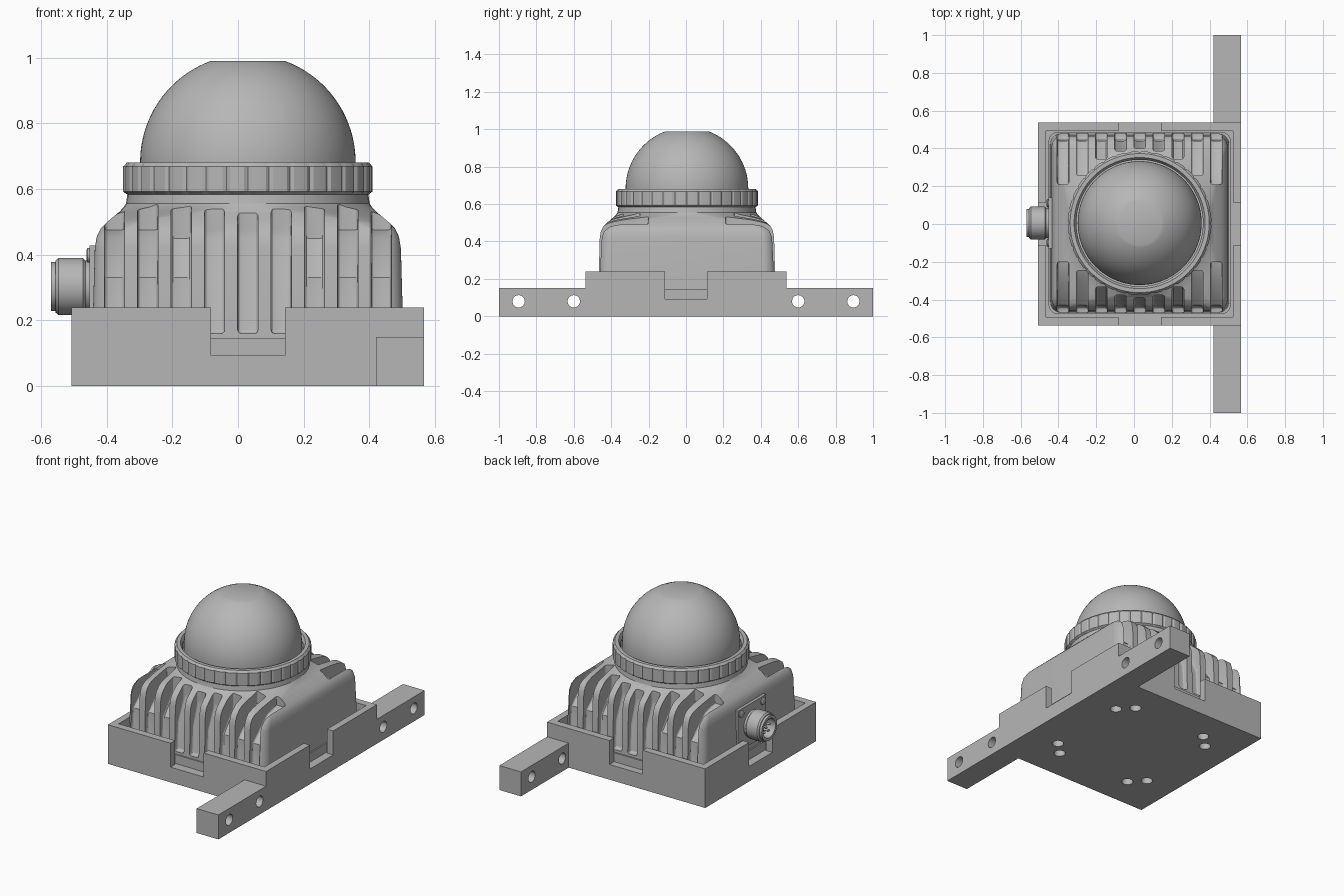
import bpy, bmesh, math
from mathutils import Matrix, Vector

if "Cube" in bpy.data.objects:
    bpy.data.objects.remove(bpy.data.objects["Cube"], do_unlink=True)

grey = bpy.data.materials.new("light_grey")
grey.use_nodes = True
grey.diffuse_color = (0.47, 0.47, 0.47, 1)
grey.node_tree.nodes["Principled BSDF"].inputs["Base Color"].default_value = grey.diffuse_color

CX, CY = 0.03, 0.005          # housing axis
TO_LEFT = Matrix.Rotation(-math.pi / 2, 4, 'Y')


def finish(name, bm):
    bmesh.ops.remove_doubles(bm, verts=bm.verts, dist=1e-5)
    bmesh.ops.recalc_face_normals(bm, faces=bm.faces)
    mesh = bpy.data.meshes.new(name)
    bm.to_mesh(mesh)
    bm.free()
    mesh.materials.append(grey)
    obj = bpy.data.objects.new(name, mesh)
    bpy.context.collection.objects.link(obj)
    return obj


def box(name, x0, x1, y0, y1, z0, z1):
    bm = bmesh.new()
    bmesh.ops.create_cube(bm, size=1)
    for v in bm.verts:
        v.co = ((x0 + x1) / 2 + v.co.x * (x1 - x0),
                (y0 + y1) / 2 + v.co.y * (y1 - y0),
                (z0 + z1) / 2 + v.co.z * (z1 - z0))
    return finish(name, bm)


def loft(name, loops, wrap=False, matrix=Matrix()):
    """Skin equal-length loops; cap the ends, or join last to first."""
    bm = bmesh.new()
    rows = [[bm.verts.new(matrix @ Vector(p)) for p in loop] for loop in loops]
    pairs = list(zip(rows, rows[1:])) + ([(rows[-1], rows[0])] if wrap else [])
    n = len(rows[0])
    for a, b in pairs:
        for i in range(n):
            j = (i + 1) % n
            bm.faces.new((a[i], a[j], b[j], b[i]))
    if not wrap:
        bm.faces.new(rows[0])
        bm.faces.new(rows[-1])
    return finish(name, bm)


def circle(r, z, n):
    return [(r * math.cos(2 * math.pi * i / n), r * math.sin(2 * math.pi * i / n), z)
            for i in range(n)]


def lathe(name, profile, n=96, wrap=False, matrix=Matrix()):
    return loft(name, [circle(r, z, n) for r, z in profile], wrap, matrix)


def rounded_square(z, half, r, n=12):
    pts = []
    for k in range(4):
        a0 = k * math.pi / 2
        sx, sy = ((1, 1), (-1, 1), (-1, -1), (1, -1))[k]
        for i in range(n + 1):
            a = a0 + math.pi / 2 * i / n
            pts.append((CX + sx * (half - r) + r * math.cos(a),
                        CY + sy * (half - r) + r * math.sin(a), z))
    return pts


def apply_modifier(obj, mod):
    bpy.context.view_layer.objects.active = obj
    bpy.ops.object.modifier_apply(modifier=mod.name)


def cut(target, cutters):
    for c in cutters:
        mod = target.modifiers.new("cut", 'BOOLEAN')
        mod.operation, mod.solver, mod.object = 'DIFFERENCE', 'EXACT', c
        apply_modifier(target, mod)
        bpy.data.objects.remove(c, do_unlink=True)


# Open tray with a notch in every wall and paired mounting holes underneath
tray = box("tray", -0.507, 0.567, -0.5375, 0.5375, 0, 0.24)
cutters = [box("cavity", -0.465, 0.525, -0.493, 0.493, 0.09, 0.4),
           box("notch_y", -0.082, 0.143, -0.7, 0.7, 0.093, 0.4),
           box("notch_x", -0.7, 0.7, -0.113, 0.113, 0.093, 0.4)]
for sx in (-1, 1):
    for sy in (-1, 1):
        for px, py in ((0.335, 0.26), (0.255, 0.34)):
            place = Matrix.Translation((0.02 + sx * px, sy * py, 0))
            cutters.append(lathe("hole", [(0.033, -0.1), (0.033, 0.07)], 24, matrix=place))
cut(tray, cutters)

# Side mounting arms with cross holes
for side, name in ((-1, "front_arm"), (1, "back_arm")):
    y0, y1 = sorted((side * 0.5375, side))
    arm = box(name, 0.42, 0.567, y0, y1, 0, 0.15)
    cut(arm, [lathe("hole", [(0.033, -0.7), (0.033, -0.2)], 32,
                    matrix=Matrix.Translation((0, side * y, 0.08)) @ TO_LEFT)
              for y in (0.6, 0.895)])

# Housing: rounded square blending up into a round neck
base = loft("housing_base", [rounded_square(z, 0.482, 0.05) for z in (0.09, 0.145)])
housing = loft("housing", [rounded_square(*s) for s in (
    (0.1, 0.475, 0.06), (0.42, 0.466, 0.065), (0.455, 0.46, 0.07), (0.48, 0.448, 0.08),
    (0.498, 0.43, 0.1), (0.515, 0.41, 0.17), (0.53, 0.392, 0.26),
    (0.545, 0.378, 0.345), (0.556, 0.371, 0.371), (0.59, 0.366, 0.366))])

# Cooling grooves on front and back, stopping short of the neck
grooves = []
for side in (-1, 1):
    for k in range(-4, 5):
        dx = k * 0.1015
        inner = max(0.205, math.sqrt(max(0, 0.395 ** 2 - dx ** 2)))
        profile = ((0.6, 0.16), (0.445, 0.16), (0.435, 0.33), (max(inner, 0.3), 0.45),
                   (inner, 0.475), (inner, 0.7), (0.6, 0.7))
        groove = loft("groove", [[(CX + dx + w, CY + side * y, z) for y, z in profile]
                                 for w in (-0.031, 0.031)])
        mod = groove.modifiers.new("round", 'BEVEL')
        mod.width, mod.segments = 0.012, 3
        mod.limit_method, mod.angle_limit = 'ANGLE', math.radians(80)
        apply_modifier(groove, mod)
        grooves.append(groove)
cut(housing, grooves)

# Clamp ring with shallow grip notches
N = 216
ring_loops = []
for r, z, grip in ((0.345, 0.6, 0), (0.368, 0.584, 0), (0.38, 0.592, 1),
                   (0.38, 0.668, 1), (0.368, 0.681, 0), (0.347, 0.681, 0), (0.335, 0.66, 0)):
    loop = []
    for i, (x, y, zz) in enumerate(circle(1, z, N)):
        rr = r - (0.006 if grip and i % 6 == 0 else 0)
        loop.append((CX + x * rr, CY + y * rr, zz))
    ring_loops.append(loop)
loft("clamp_ring", ring_loops, wrap=True)

# Dome with a flat top
R, STEPS = 0.328, 24
top = math.acos(0.115 / R)
dome = [(R, 0.59)] + [(R * math.cos(top * i / STEPS), 0.682 + R * math.sin(top * i / STEPS))
                      for i in range(STEPS + 1)]
lathe("dome", dome, matrix=Matrix.Translation((CX, CY, 0)))

# Cable connector: plate, screws, socket barrel, key and pins
PZ = 0.303
box("connector_plate", -0.452, -0.43, CY - 0.135, CY + 0.135, PZ - 0.125, PZ + 0.125)
for sy in (-1, 1):
    for sz in (-1, 1):
        lathe("plate_screw", [(0.022, 0), (0.022, 0.008), (0.016, 0.012)], 20,
              matrix=Matrix.Translation((-0.45, CY + sy * 0.105, PZ + sz * 0.095)) @ TO_LEFT)
socket = Matrix.Translation((-0.45, CY, PZ)) @ TO_LEFT
lathe("connector_barrel", [(0.08, 0), (0.08, 0.015), (0.087, 0.022), (0.087, 0.096),
                           (0.08, 0.105), (0.075, 0.105), (0.075, 0.12), (0.058, 0.12),
                           (0.058, 0.06)], 48, matrix=socket)
for x, y, _ in circle(0.032, 0, 5) + [(0, 0, 0)]:
    lathe("connector_pin", [(0.007, 0.05), (0.007, 0.1), (0.003, 0.106)], 12,
          matrix=socket @ Matrix.Translation((x, y, 0)))
box("connector_key", -0.56, -0.5, CY - 0.008, CY + 0.008, PZ + 0.046, PZ + 0.062)

# Smooth the curved parts, keep edges crisp
for obj in bpy.context.collection.objects:
    if obj.type == 'MESH':
        bpy.ops.object.select_all(action='DESELECT')
        obj.select_set(True)
        bpy.context.view_layer.objects.active = obj
        bpy.ops.object.shade_smooth_by_angle(angle=math.radians(28))
